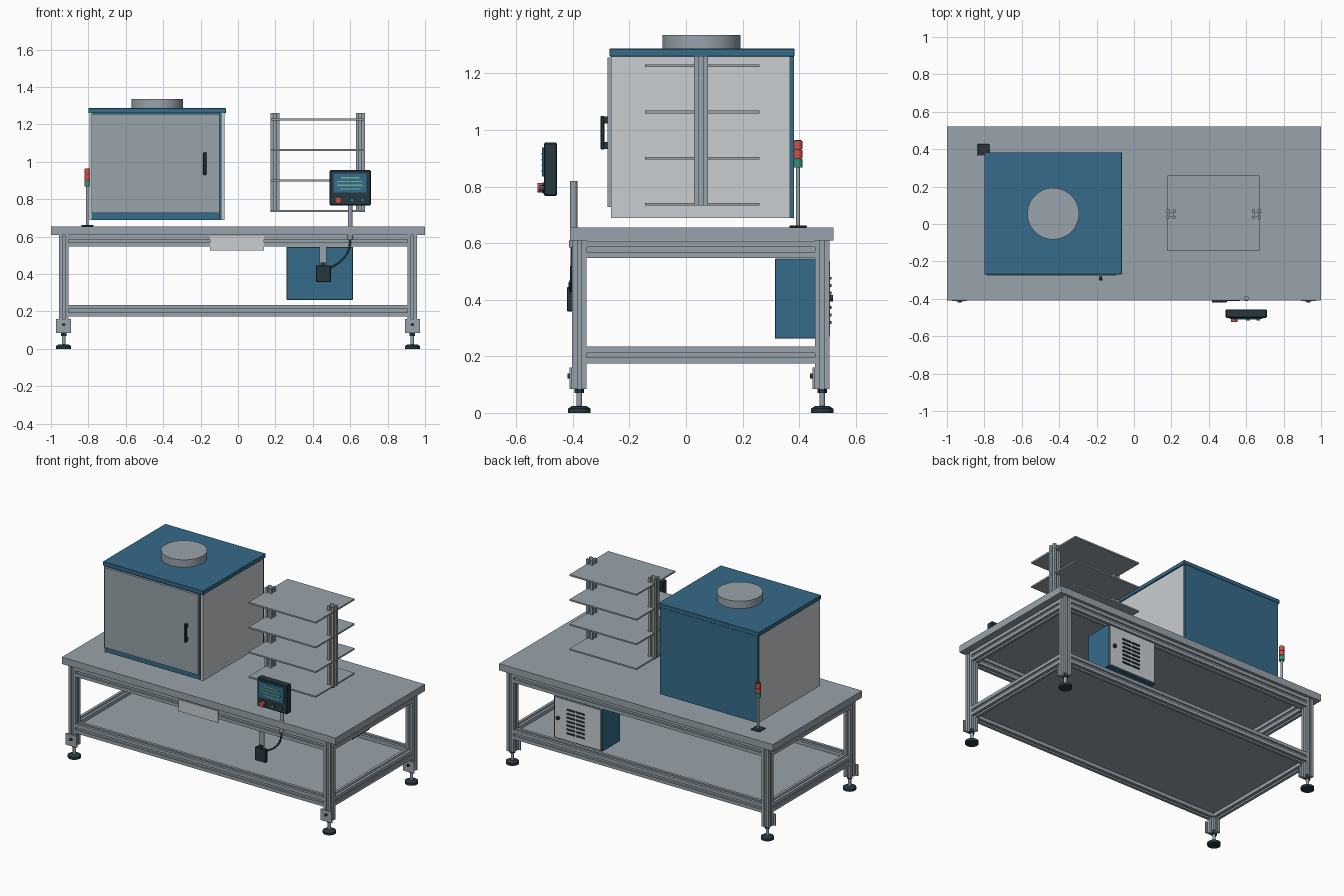
import bpy, bmesh, math
from mathutils import Vector

if "Cube" in bpy.data.objects:
    bpy.data.objects.remove(bpy.data.objects["Cube"])


def material(name, rgb):
    lin = [c / 12.92 if c <= 0.04045 else ((c + 0.055) / 1.055) ** 2.4 for c in rgb]
    m = bpy.data.materials.new(name)
    m.diffuse_color = (*lin, 1)
    m.use_nodes = True
    m.node_tree.nodes["Principled BSDF"].inputs["Base Color"].default_value = m.diffuse_color
    return m


GREY = material("aluminium grey", (0.60, 0.64, 0.67))
LIGHT = material("light grey", (0.79, 0.81, 0.82))
BLUE = material("steel blue", (0.21, 0.42, 0.54))
DARK = material("dark slate", (0.15, 0.22, 0.25))
RED = material("signal red", (0.83, 0.30, 0.29))
GREEN = material("signal green", (0.20, 0.58, 0.45))
PALE = material("screen green", (0.45, 0.72, 0.58))


def finish(name, bm, mat, smooth=False):
    bmesh.ops.recalc_face_normals(bm, faces=bm.faces)
    me = bpy.data.meshes.new(name)
    bm.to_mesh(me)
    bm.free()
    me.materials.append(mat)
    ob = bpy.data.objects.new(name, me)
    bpy.context.collection.objects.link(ob)
    if smooth:
        bpy.ops.object.select_all(action='DESELECT')
        ob.select_set(True)
        bpy.context.view_layer.objects.active = ob
        bpy.ops.object.shade_smooth_by_angle(angle=math.radians(35))
    return ob


def box(name, x, y, z, mat, bevel=0):
    """Box from (min, max) pairs."""
    bm = bmesh.new()
    bmesh.ops.create_cube(bm, size=1)
    for v in bm.verts:
        v.co = [r[0] + (c + 0.5) * (r[1] - r[0]) for c, r in zip(v.co, (x, y, z))]
    if bevel:
        bmesh.ops.bevel(bm, geom=bm.edges[:], offset=bevel, segments=1, affect='EDGES')
    return finish(name, bm, mat)


def rod(name, start, end, radius, mat, sides=24, radius2=None):
    """Cylinder or cone between two points."""
    a, b = Vector(start), Vector(end)
    bm = bmesh.new()
    bmesh.ops.create_cone(bm, cap_ends=True, segments=sides, radius1=radius,
                          radius2=radius if radius2 is None else radius2, depth=(b - a).length)
    turn = (b - a).to_track_quat('Z', 'Y')
    for v in bm.verts:
        v.co = turn @ v.co + (a + b) / 2
    return finish(name, bm, mat, sides > 8)


# One side of a slotted square profile, repeated four times
SIDE = [(-1, -1), (-.28, -1), (-.28, -.82), (-.5, -.82), (-.28, -.5),
        (.28, -.5), (.5, -.82), (.28, -.82), (.28, -1)]


def slotted(name, axis, centre, w, h, lo, hi):
    """Slotted aluminium bar along an axis; centre gives the other two coordinates."""
    pts = []
    for k in range(4):
        for u, v in SIDE:
            for _ in range(k):
                u, v = -v, u
            pts.append((centre[0] + u * w / 2, centre[1] + v * h / 2))

    def place(u, v, t):
        return {'X': (t, u, v), 'Y': (u, t, v), 'Z': (u, v, t)}[axis]
    bm = bmesh.new()
    rings = [[bm.verts.new(place(u, v, t)) for u, v in pts] for t in (lo, hi)]
    for ring in rings:
        bm.faces.new(ring)
    for i in range(len(pts)):
        j = (i + 1) % len(pts)
        bm.faces.new((rings[0][i], rings[0][j], rings[1][j], rings[1][i]))
    return finish(name, bm, GREY)


# Table top and lower shelf
box("table_top", (-1, 1), (-.41, .522), (.61, .655), GREY)
box("lower_shelf", (-.93, .93), (-.375, .48), (.198, .21), GREY)

# Legs, levelling feet and foot plates
LX, LY = .932, (-.377, .481)
for sx in (-LX, LX):
    for y in LY:
        slotted("leg", 'Z', (sx, y), .052, .052, .085, .61)
        rod("foot_pad", (sx, y, 0), (sx, y, .016), .04, DARK)
        rod("foot_pad_top", (sx, y, .016), (sx, y, .024), .038, DARK, 24, .026)
        rod("foot_stem", (sx, y, .02), (sx, y, .09), .01, GREY, 16)
        rod("foot_nut", (sx, y, .07), (sx, y, .084), .017, DARK, 6)
        f = y - .026
        box("foot_plate", (sx - .04, sx + .04), (f - .008, f), (.085, .16), GREY)
        rod("foot_plate_bolt", (sx, f - .016, .13), (sx, f - .008, .13), .009, DARK, 12)

# Frame rails
for z in (.204, .577):
    for y in LY:
        slotted("long_rail", 'X', (y, z), .05, .06, -LX + .026, LX - .026)
    for x in (-LX, LX):
        slotted("side_rail", 'Y', (x, z), .05, .06, LY[0] + .026, LY[1] - .026)

# Name plate under the table edge
box("front_plate", (-.15, .14), (-.409, -.403), (.525, .603), LIGHT)

# Cabinet
box("cabinet_core", (-.783, -.098), (-.258, .366), (.688, 1.26), BLUE)
box("cabinet_side_left", (-.795, -.783), (-.265, .368), (.688, 1.26), LIGHT)
box("cabinet_side_right", (-.09, -.072), (-.265, .368), (.688, 1.26), LIGHT)
box("cabinet_gap_filler", (-.098, -.09), (-.245, .366), (.688, 1.26), BLUE)
box("cabinet_back", (-.79, -.078), (.368, .381), (.688, 1.26), BLUE)
box("cabinet_door", (-.783, -.098), (-.277, -.262), (.727, 1.255), GREY)
box("cabinet_lid", (-.8, -.065), (-.27, .383), (1.26, 1.287), BLUE, .002)
rod("cabinet_vent_collar", (-.432, .055, 1.285), (-.432, .055, 1.336), .138, GREY, 48)
box("door_handle", (-.186, -.168), (-.302, -.288), (.93, 1.05), DARK, .003)
for z in (.945, 1.035):
    box("door_handle_mount", (-.184, -.17), (-.29, -.277), (z - .012, z + .012), DARK)

# Signal lamp
LAMP = (-.805, .396)
box("lamp_base", (-.837, -.773), (.365, .427), (.655, .663), DARK, .002)
rod("lamp_pole", (*LAMP, .66), (*LAMP, .87), .007, GREY, 16)
for z, mat in ((.868, GREEN), (.9, RED), (.932, RED)):
    rod("lamp_segment", (*LAMP, z), (*LAMP, z + .029), .016, mat)
    rod("lamp_ring", (*LAMP, z + .027), (*LAMP, z + .033), .013, DARK)

# Shelf rack
for x in (.199, .654):
    slotted("rack_post", 'Z', (x, .053), .048, .048, .732, 1.262)
for z in (.737, .9, 1.063, 1.227):
    box("rack_shelf", (.18, .67), (-.145, .26), (z - .005, z + .005), GREY)

# Control panel on its post
rod("panel_post", (.6, -.397, .6), (.6, -.397, .82), .013, GREY)
rod("panel_post_joint", (.6, -.397, .585), (.6, -.397, .61), .016, GREY)
box("panel_body", (.49, .71), (-.502, -.456), (.767, .955), DARK, .004)
box("panel_screen", (.51, .688), (-.508, -.502), (.835, .938), BLUE)
for i, (x0, x1) in enumerate(((.55, .65), (.53, .665), (.53, .665), (.545, .655))):
    z = .915 - i * .02
    box("screen_line", (x0, x1), (-.51, -.508), (z - .003, z + .003), PALE)
for x, r, d, mat in ((.536, .017, .02, RED), (.61, .01, .012, GREEN), (.665, .009, .01, BLUE)):
    rod("button_collar", (x, -.502, .795), (x, -.507, .795), r + .002, DARK)
    rod("panel_button", (x, -.505, .795), (x, -.505 - d, .795), r, mat)

# Junction box, its bracket and the cable
box("junction_box", (.416, .496), (-.421, -.397), (.358, .445), DARK, .003)
box("junction_bracket", (.437, .473), (-.406, -.398), (.44, .548), GREY)
box("junction_gland", (.442, .468), (-.416, -.4), (.44, .462), DARK)
curve = bpy.data.curves.new("cable", 'CURVE')
curve.dimensions = '3D'
curve.bevel_depth = .006
curve.bevel_resolution = 2
curve.resolution_u = 8
path = ((.6, -.4, .59), (.592, -.403, .53), (.556, -.405, .475), (.49, -.407, .43))
spline = curve.splines.new('BEZIER')
spline.bezier_points.add(len(path) - 1)
for p, co in zip(spline.bezier_points, path):
    p.co = co
    p.handle_left_type = p.handle_right_type = 'AUTO'
curve.materials.append(DARK)
bpy.context.collection.objects.link(bpy.data.objects.new("cable", curve))

# Electrical box with louvred back door
box("electrical_box", (.26, .615), (.315, .5), (.262, .545), BLUE, .002)
box("electrical_door", (.268, .607), (.5, .508), (.27, .537), LIGHT)
for i in range(7):
    z = .32 + i * .026
    for x in (.415, .485):
        box("louvre", (x - .03, x + .03), (.508, .514), (z - .005, z + .005), DARK)
rod("door_knob", (.578, .508, .405), (.578, .52, .405), .012, DARK, 16)
